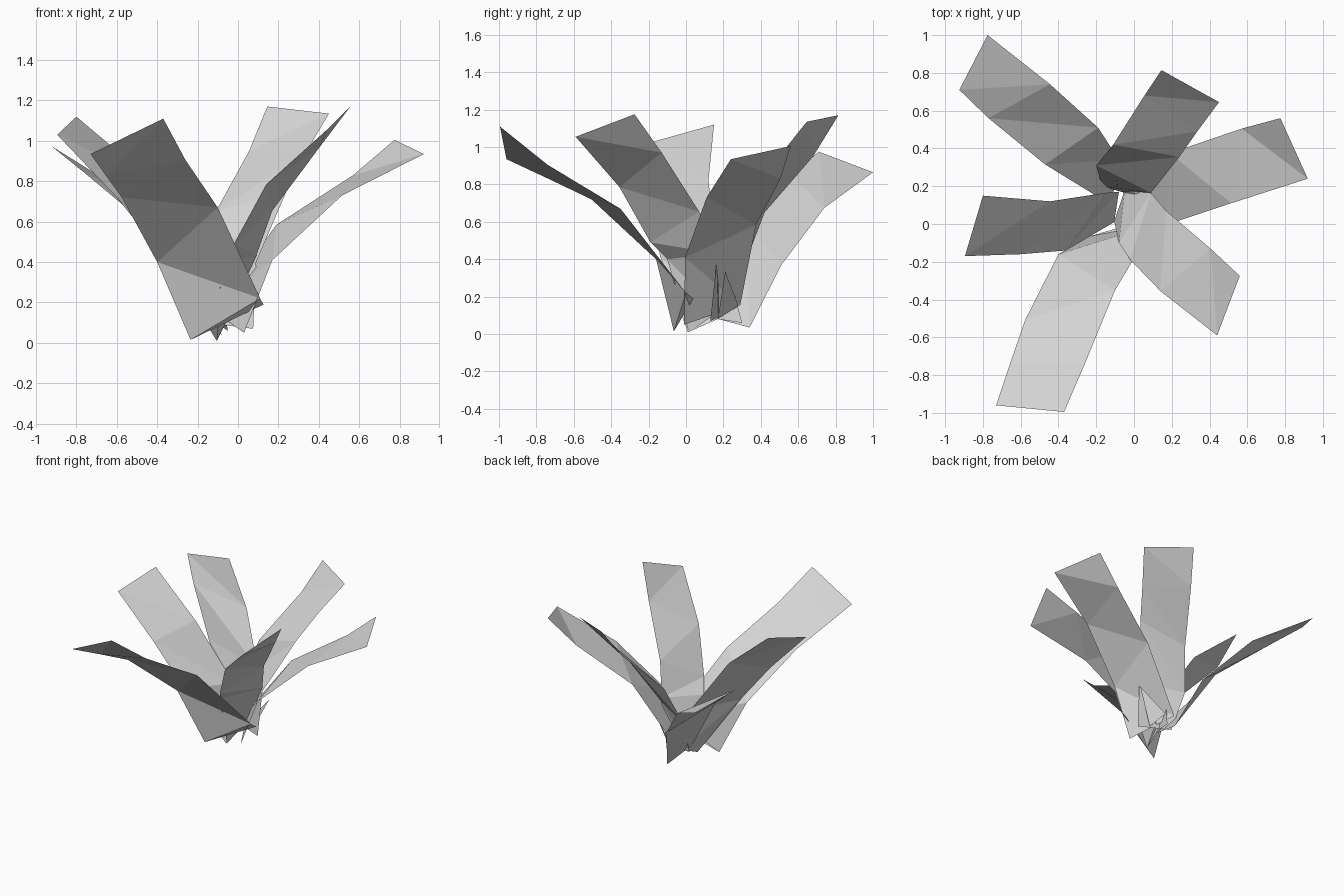
import bpy
import bmesh
from mathutils import Vector

cube = bpy.data.objects.get("Cube")
if cube:
    bpy.data.objects.remove(cube, do_unlink=True)

# One plain grey for the whole plant
grey = bpy.data.materials.new("plain_grey")
grey.use_nodes = True
colour = (0.66, 0.66, 0.66, 1.0)
grey.diffuse_color = colour
grey.node_tree.nodes["Principled BSDF"].inputs["Base Color"].default_value = colour


def finish(name, bm):
    """Turn a bmesh into a flat-shaded grey object."""
    mesh = bpy.data.meshes.new(name)
    bmesh.ops.recalc_face_normals(bm, faces=bm.faces[:])
    bm.to_mesh(mesh)
    bm.free()
    mesh.materials.append(grey)
    obj = bpy.data.objects.new(name, mesh)
    bpy.context.collection.objects.link(obj)
    return obj


def leaf(name, edge_a, edge_b):
    """Loft a folded strip between two long edges, both listed tip to base."""
    bm = bmesh.new()
    a = [bm.verts.new(Vector(p)) for p in edge_a]
    b = [bm.verts.new(Vector(p)) for p in edge_b]
    for i in range(len(a) - 1):
        bm.faces.new((a[i], a[i + 1], b[i]))
        bm.faces.new((a[i + 1], b[i + 1], b[i]))
    return finish(name, bm)


def shoot(name, tip, base_a, base_b):
    """A small pointed blade at the foot of the plant."""
    bm = bmesh.new()
    bm.faces.new([bm.verts.new(Vector(p)) for p in (tip, base_a, base_b)])
    return finish(name, bm)


# Six long leaves
leaf("front_leaf",
     [(-.73, -.96, .935), (-.655, -.735, .83), (-.575, -.505, .72), (-.4, -.16, .4), (-.235, -.065, .015)],
     [(-.37, -.995, 1.11), (-.26, -.74, .905), (-.1, -.35, .67), (.11, 0, .22), (.126, .04, .19)])
leaf("front_left_leaf",
     [(.56, -.275, 1.175), (.405, -.13, .97), (.17, .07, .655), (.09, .165, .43), (-.05, .175, .12)],
     [(.44, -.59, 1.055), (.14, -.355, .785), (-.02, -.19, .49), (-.08, -.1, .4), (-.105, .015, .01)])
leaf("left_leaf",
     [(.775, .56, 1.005), (.57, .505, .83), (.19, .375, .585), (-.12, .29, .155)],
     [(.92, .24, .935), (.515, .11, .73), (.17, -.005, .41), (.03, -.01, .05)])
leaf("back_left_leaf",
     [(.145, .815, 1.17), (.055, .68, .95), (-.11, .42, .65), (-.2, .31, .36), (-.17, .2, .1)],
     [(.45, .645, 1.135), (.335, .49, .94), (.24, .355, .75), (.09, .165, .4), (.075, .13, .07)])
leaf("back_right_leaf",
     [(-.775, 1, .865), (-.445, .74, .675), (-.19, .51, .37), (-.08, .34, .035)],
     [(-.925, .71, .975), (-.77, .56, .85), (-.47, .315, .6), (-.12, .1, .1)])
leaf("right_leaf",
     [(-.8, .15, 1.12), (-.445, .12, .82), (-.15, .165, .4), (-.08, .17, .08)],
     [(-.895, -.17, 1.03), (-.6, -.16, .72), (-.36, -.14, .42), (-.105, .01, .01)])

# Short shoots around the foot
shoot("left_shoot", (.12, .21, .335), (0, .17, .08), (-.05, .28, .15))
shoot("back_shoot", (-.1, .22, .36), (-.08, .17, .08), (-.05, .3, .06))
